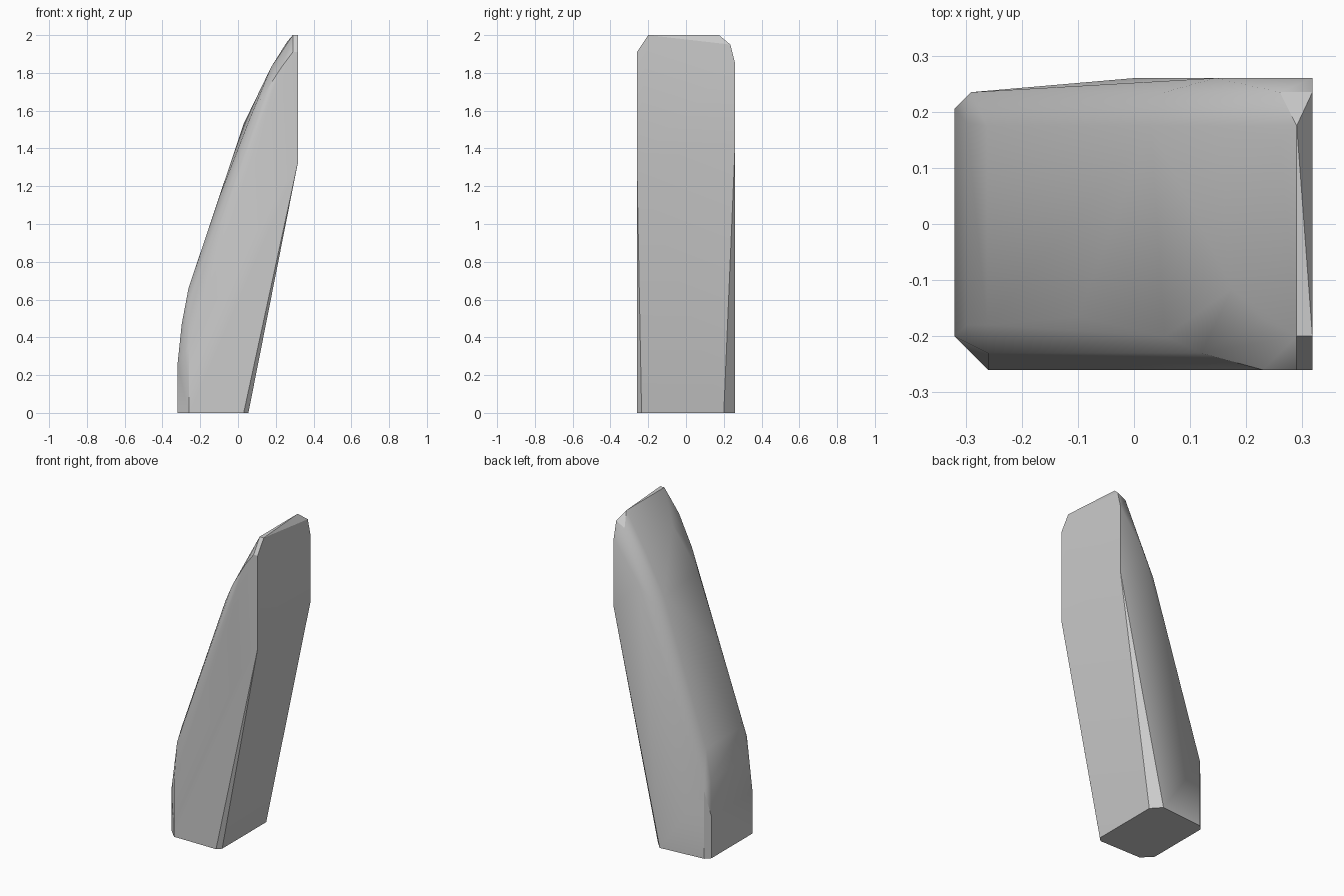
import bpy, bmesh

# Corner points of the leaning rock shard, level by level
base = [(-.32, -.20, 0), (-.26, -.26, 0), (.03, -.26, 0), (.055, -.235, 0),
        (.055, .20, 0), (0, .26, 0), (-.29, .235, 0), (-.32, .205, 0)]
lower = [(-.32, -.20, .26), (-.26, -.26, .35), (-.32, .205, .26), (-.29, .235, .42),
         (-.298, -.18, .47), (-.298, .18, .47),
         (-.26, -.23, .58), (-.262, -.18, .66), (-.262, .175, .66)]
middle = [(-.10, -.165, 1.14), (.03, .175, 1.53), (.055, -.20, 1.54),
          (.055, .235, 1.49), (.145, .26, 1.61), (.12, -.23, 1.66),
          (.318, -.26, 1.33), (.318, .26, 1.42)]
tip = [(.145, .175, 1.755), (.175, -.115, 1.83), (.23, -.17, 1.91), (.23, -.26, 1.83),
       (.29, -.26, 1.91), (.318, -.26, 1.91), (.26, .145, 1.965), (.26, .235, 1.92),
       (.318, .26, 1.85), (.318, .235, 1.95), (.29, .175, 2), (.29, -.20, 2), (.318, -.20, 2)]

# Wrap the corners in flat facets
bm = bmesh.new()
for p in base + lower + middle + tip:
    bm.verts.new(p)
hull = bmesh.ops.convex_hull(bm, input=bm.verts[:])
loose = [v for v in bm.verts if not v.link_faces]
bmesh.ops.delete(bm, geom=loose, context='VERTS')
bmesh.ops.dissolve_limit(bm, angle_limit=0.01, verts=bm.verts[:], edges=bm.edges[:])
bmesh.ops.recalc_face_normals(bm, faces=bm.faces[:])

mesh = bpy.data.meshes.new("rock_shard")
bm.to_mesh(mesh)
bm.free()
rock = bpy.data.objects.new("rock_shard", mesh)
bpy.context.collection.objects.link(rock)

# Soften only the shallow edges
bpy.context.view_layer.objects.active = rock
rock.select_set(True)
bpy.ops.object.shade_smooth_by_angle(angle=0.5)
